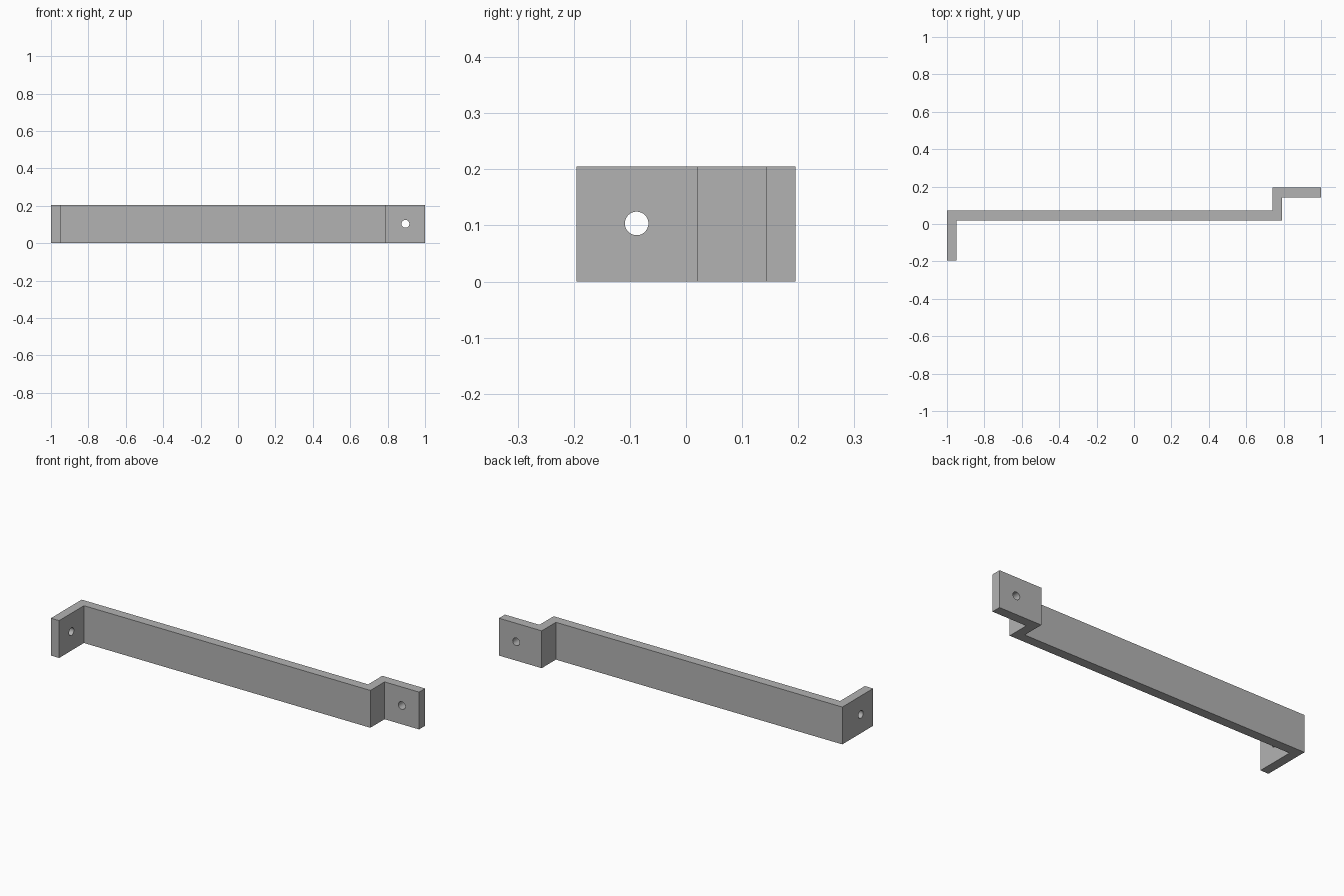
import bpy
import bmesh
from mathutils import Matrix, Vector

cube = bpy.data.objects.get("Cube")
if cube:
    bpy.data.objects.remove(cube, do_unlink=True)

HEIGHT = 0.205
HOLE_RADIUS = 0.021

# One plain metal colour
metal = bpy.data.materials.new("grey metal")
metal.use_nodes = True
grey = (0.45, 0.45, 0.45, 1)
metal.diffuse_color = grey
metal.node_tree.nodes["Principled BSDF"].inputs["Base Color"].default_value = grey


def add_object(name, bm):
    bmesh.ops.recalc_face_normals(bm, faces=bm.faces)
    mesh = bpy.data.meshes.new(name)
    bm.to_mesh(mesh)
    bm.free()
    mesh.materials.append(metal)
    obj = bpy.data.objects.new(name, mesh)
    bpy.context.collection.objects.link(obj)
    return obj


def hole_cutter(name, centre, axis):
    bm = bmesh.new()
    turn = Vector(axis).to_track_quat('Z', 'Y').to_matrix().to_4x4()
    bmesh.ops.create_cone(bm, cap_ends=True, segments=48, radius1=HOLE_RADIUS,
                          radius2=HOLE_RADIUS, depth=0.2,
                          matrix=Matrix.Translation(centre) @ turn)
    obj = add_object(name, bm)
    obj.hide_render = True
    obj.hide_set(True)
    return obj


# Bent strip: plan outline extruded upwards
outline = [(-1, -0.195), (-0.95, -0.195), (-0.95, 0.02), (0.79, 0.02),
           (0.79, 0.143), (1, 0.143), (1, 0.195), (0.74, 0.195),
           (0.74, 0.072), (-1, 0.072)]
bm = bmesh.new()
base = bm.faces.new([bm.verts.new((x, y, 0)) for x, y in outline])
result = bmesh.ops.extrude_face_region(bm, geom=[base], use_keep_orig=True)
top = [v for v in result["geom"] if isinstance(v, bmesh.types.BMVert)]
bmesh.ops.translate(bm, verts=top, vec=(0, 0, HEIGHT))
bracket = add_object("bent_bracket", bm)

# Screw holes through the two end tabs
cutters = [
    hole_cutter("end_tab_hole_cutter", (-0.975, -0.088, HEIGHT / 2 + 0.001), (1, 0, 0)),
    hole_cutter("offset_tab_hole_cutter", (0.895, 0.169, HEIGHT / 2 + 0.001), (0, 1, 0)),
]
bpy.context.view_layer.objects.active = bracket
bracket.select_set(True)
for cutter in cutters:
    cut = bracket.modifiers.new(cutter.name, 'BOOLEAN')
    cut.operation = 'DIFFERENCE'
    cut.solver = 'EXACT'
    cut.object = cutter
    bpy.ops.object.modifier_apply(modifier=cut.name)
    bpy.data.objects.remove(cutter, do_unlink=True)

# Smooth hole walls, crisp bends
bpy.ops.object.shade_smooth_by_angle(angle=0.6)
